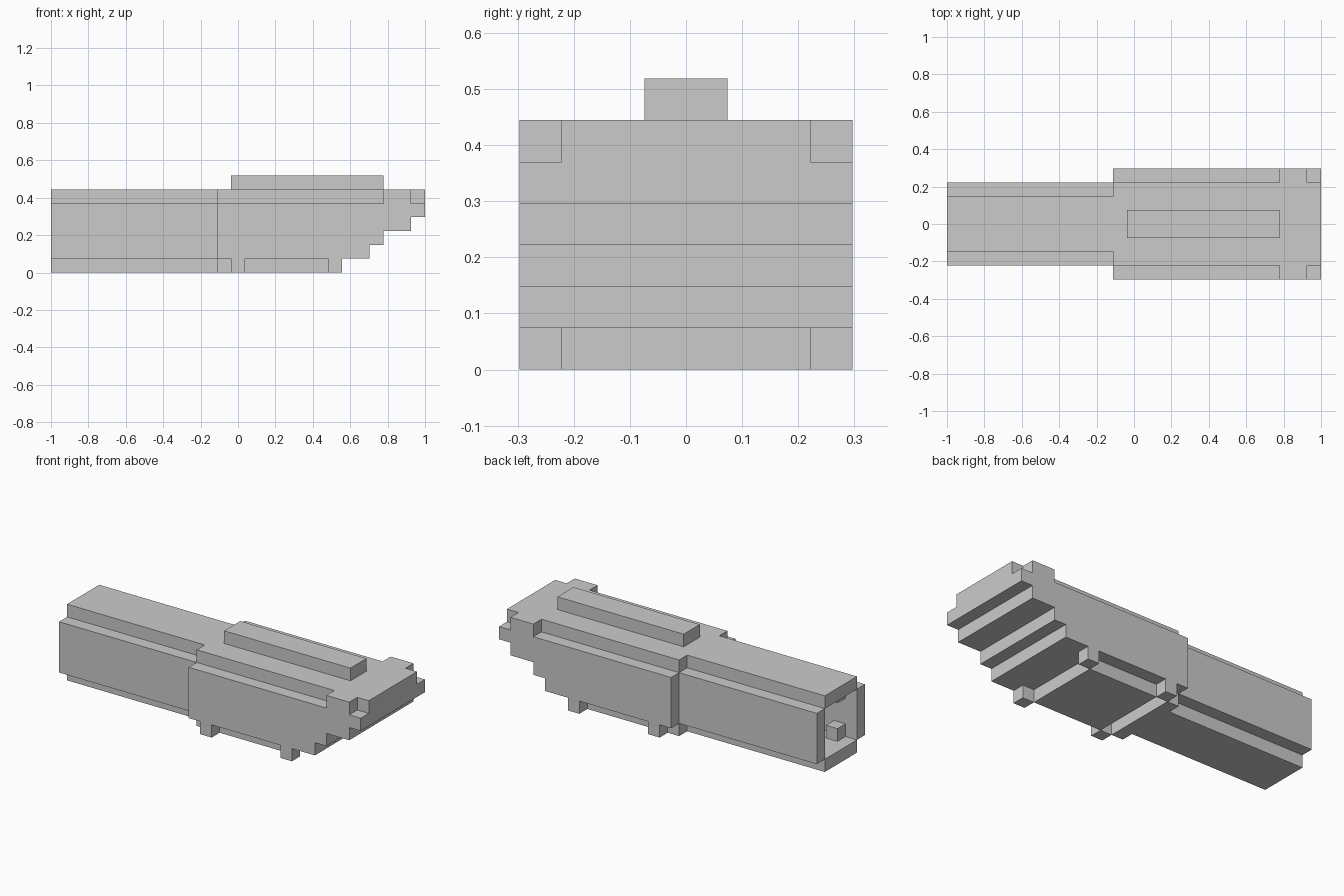
import bpy, bmesh
from mathutils import Vector

if "Cube" in bpy.data.objects:
    bpy.data.objects.remove(bpy.data.objects["Cube"])

U = 2 / 27  # one block of the grid


def to_world(x, y, z):
    return Vector((x * U - 1, y * U, z * U))


def prism(name, outline, depth):
    """Extrude a closed outline (block units) along the depth vector."""
    bm = bmesh.new()
    face = bm.faces.new([bm.verts.new(to_world(*p)) for p in outline])
    ext = bmesh.ops.extrude_face_region(bm, geom=[face], use_keep_orig=True)
    moved = [g for g in ext["geom"] if isinstance(g, bmesh.types.BMVert)]
    bmesh.ops.translate(bm, verts=moved, vec=Vector(depth) * U)
    bmesh.ops.recalc_face_normals(bm, faces=bm.faces)
    mesh = bpy.data.meshes.new(name)
    bm.to_mesh(mesh)
    bm.free()
    obj = bpy.data.objects.new(name, mesh)
    bpy.context.collection.objects.link(obj)
    return obj


def box(name, x, y, z, mirror=False):
    outline = [(x[0], y[0], z[0]), (x[1], y[0], z[0]),
               (x[1], y[1], z[0]), (x[0], y[1], z[0])]
    obj = prism(name, outline, (0, 0, z[1] - z[0]))
    if mirror:
        mod = obj.modifiers.new("mirror", "MIRROR")
        mod.use_axis = (False, True, False)
        mod.use_mirror_merge = False
    return obj


# Front hull with stepped underside
side = [(12, 1), (23, 1), (23, 2), (24, 2), (24, 3), (26, 3),
        (26, 4), (27, 4), (27, 5), (12, 5)]
prism("front_hull", [(x, -4, z) for x, z in side], (0, 8, 0))

# Top deck, widening near the nose
half = [(12, 3), (24, 3), (24, 4), (26, 4), (26, 3), (27, 3)]
plan = half + [(x, -y) for x, y in reversed(half)]
prism("top_deck", [(x, y, 5) for x, y in plan], (0, 0, 1))

# Raised spine on the deck
box("spine", (13, 24), (-1, 1), (6, 7))

# Underside plates and corner feet
box("belly_plate", (14, 20), (-3, 3), (0, 1))
box("neck_plate", (12, 13), (-3, 3), (0, 1))
for label, x in (("rear", 13), ("front", 20)):
    box(label + "_feet", (x, x + 1), (3, 4), (0, 1), mirror=True)

# Hollow rear tube, open at the back
box("tube_top", (0, 12), (-2, 2), (5, 6))
box("tube_bottom", (0, 12), (-2, 2), (0, 1))
box("tube_sides", (0, 12), (2, 3), (1, 5), mirror=True)

# Corner blocks just inside the opening
for label, z in (("lower", 1), ("upper", 4)):
    box(label + "_corner_blocks", (1, 2), (1, 2), (z, z + 1), mirror=True)
